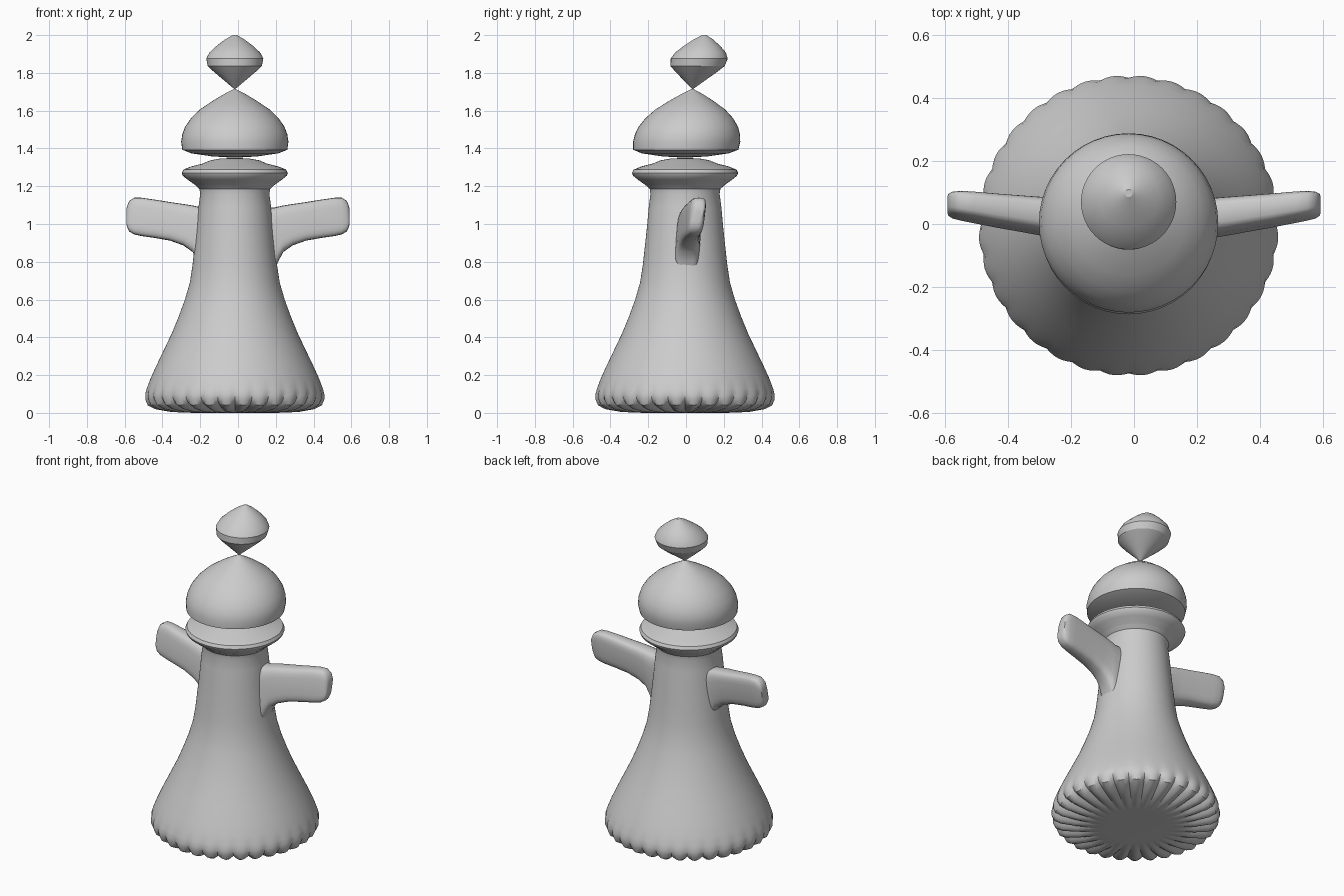
import bpy
import bmesh
from math import sin, cos, pi, tau, radians, copysign

cube = bpy.data.objects.get("Cube")
if cube:
    bpy.data.objects.remove(cube)

CX = -0.017  # the figure's upright axis

clay = bpy.data.materials.new("grey clay")
clay.use_nodes = True
grey = (0.6, 0.6, 0.6, 1)
clay.diffuse_color = grey
clay.node_tree.nodes["Principled BSDF"].inputs["Base Color"].default_value = grey


def loft(name, rings, angle=30):
    """Skin a list of equal-length point rings and cap both ends."""
    bm = bmesh.new()
    loops = [[bm.verts.new(p) for p in ring] for ring in rings]
    n = len(loops[0])
    for a, b in zip(loops, loops[1:]):
        for i in range(n):
            j = (i + 1) % n
            bm.faces.new((a[i], a[j], b[j], b[i]))
    bm.faces.new(loops[0][::-1])
    bm.faces.new(loops[-1])
    bmesh.ops.recalc_face_normals(bm, faces=bm.faces)
    mesh = bpy.data.meshes.new(name)
    bm.to_mesh(mesh)
    bm.free()
    mesh.materials.append(clay)
    obj = bpy.data.objects.new(name, mesh)
    bpy.context.collection.objects.link(obj)
    bpy.ops.object.select_all(action='DESELECT')
    obj.select_set(True)
    bpy.context.view_layer.objects.active = obj
    bpy.ops.object.shade_smooth_by_angle(angle=radians(angle))
    return obj


def turned(name, profile, lean=(0, 0), segments=48, angle=30):
    """Turn (radius, height) pairs; lean slides y evenly from bottom to top."""
    low, high = profile[0][1], profile[-1][1]
    rings = []
    for r, z in profile:
        y = lean[0] + (lean[1] - lean[0]) * (z - low) / (high - low)
        rings.append([(CX + r * cos(tau * i / segments),
                       y + r * sin(tau * i / segments), z)
                      for i in range(segments)])
    return loft(name, rings, angle)


# Robe: fluted hem and underside, then a plain bell up to the neck
FLUTES, STEPS = 32, 6
hem = [(0.20, 0.0, 0, 0), (0.25, 0.003, 0, 0.002), (0.34, 0.014, 0, 0.009),
       (0.42, 0.032, 0.004, 0.012), (0.457, 0.05, 0.006, 0.010),
       (0.47, 0.075, 0.006, 0.005), (0.472, 0.10, 0.004, 0), (0.466, 0.13, 0.001, 0)]
bell = [(0.447, 0.18), (0.42, 0.24), (0.377, 0.33), (0.334, 0.42), (0.297, 0.51),
        (0.264, 0.60), (0.238, 0.69), (0.224, 0.78), (0.214, 0.87), (0.202, 0.98),
        (0.192, 1.09), (0.183, 1.16), (0.187, 1.185), (0.208, 1.205)]
robe_rings = []
count = FLUTES * STEPS
for r, z, wave_r, wave_z in hem + [(r, z, 0, 0) for r, z in bell]:
    ring = []
    for i in range(count):
        bulge = abs(sin(pi * i / STEPS)) * 2 - 1
        t = tau * i / count
        rad = r + wave_r * bulge
        ring.append((CX + rad * cos(t), -0.005 + rad * sin(t),
                     max(0, z - wave_z * bulge)))
    robe_rings.append(ring)
loft("robe", robe_rings)

# Flared collar
turned("collar", [(0.18, 1.18), (0.208, 1.205), (0.25, 1.235), (0.275, 1.255),
                  (0.281, 1.27), (0.272, 1.288), (0.23, 1.305), (0.17, 1.32),
                  (0.13, 1.337), (0.08, 1.346), (0.01, 1.35)], lean=(-0.005, -0.005))

# Onion-shaped head with a pointed top
turned("head", [(0.02, 1.352), (0.12, 1.358), (0.23, 1.374), (0.278, 1.393),
                (0.284, 1.435), (0.278, 1.475), (0.263, 1.515), (0.232, 1.56),
                (0.185, 1.606), (0.12, 1.65), (0.06, 1.686), (0.002, 1.716)],
       lean=(-0.006, 0.035), angle=26)

# Spinning-top finial, leaning backward
turned("finial", [(0.002, 1.714), (0.06, 1.763), (0.11, 1.805), (0.143, 1.836),
                  (0.151, 1.876), (0.134, 1.908), (0.095, 1.944), (0.05, 1.978),
                  (0.02, 1.995), (0.012, 2.0)], lean=(0.035, 0.097), angle=26)


# Arms: rounded slabs widening into the body
# each station: distance from axis, y centre, half thickness, bottom, top
stations = [(0.10, 0.008, 0.064, 0.74, 1.085), (0.195, 0.012, 0.064, 0.75, 1.088),
            (0.212, 0.015, 0.062, 0.80, 1.092), (0.24, 0.018, 0.059, 0.852, 1.098),
            (0.29, 0.024, 0.057, 0.887, 1.106), (0.36, 0.033, 0.053, 0.912, 1.116),
            (0.44, 0.043, 0.049, 0.926, 1.129), (0.51, 0.053, 0.045, 0.936, 1.139),
            (0.55, 0.058, 0.042, 0.945, 1.139), (0.575, 0.06, 0.037, 0.96, 1.123),
            (0.588, 0.061, 0.029, 0.985, 1.095), (0.591, 0.061, 0.02, 1.01, 1.07)]


def soft(v):
    return copysign(abs(v) ** 0.55, v)


for name, side in (("left_arm", 1), ("right_arm", -1)):
    rings = []
    for d, y, half, bottom, top in stations:
        mid, tall = (top + bottom) / 2, (top - bottom) / 2
        ring = []
        for i in range(24):
            c, s = soft(cos(tau * i / 24)), soft(sin(tau * i / 24))
            ring.append((side * d, y + half * c + 0.012 * s, mid + tall * s))
        rings.append(ring)
    loft(name, rings, 40)
